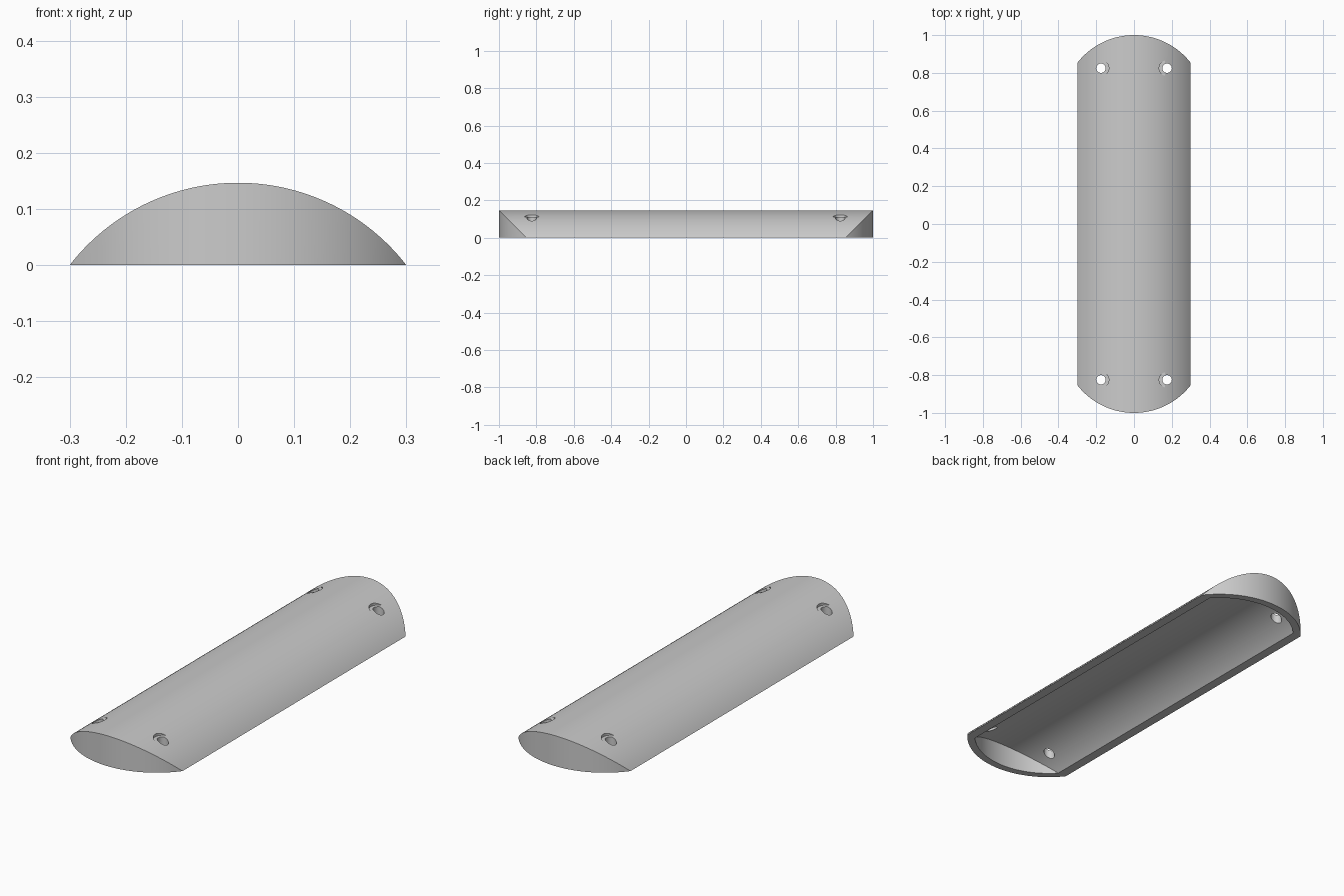
import bpy, bmesh, math
from mathutils import Matrix

cube = bpy.data.objects.get("Cube")
if cube:
    bpy.data.objects.remove(cube, do_unlink=True)

RADIUS = 0.38      # crown and end curves share one radius
DROP = 0.233       # depth of the crown axis below the base
STRAIGHT = 0.853   # half length of the straight sides
WALL = 0.035
STEPS = 64


def section(radius, t):
    """Loop of four points across the length; t runs from -1 to 1."""
    a = t * math.acos(DROP / radius)
    x, z = radius * math.sin(a), max(radius * math.cos(a) - DROP, 0)
    y = STRAIGHT + z
    return [(x, -y, 0), (x, -y, z), (x, y, z), (x, y, 0)]


# Hollow arched cover with round vertical ends
bm = bmesh.new()
rings = []
for i in range(STEPS + 1):
    t = 2 * i / STEPS - 1
    loop = section(RADIUS, t) + section(RADIUS - WALL, t)[::-1]
    rings.append([bm.verts.new(p) for p in loop])
for a, b in zip(rings, rings[1:]):
    for j in range(8):
        k = (j + 1) % 8
        bm.faces.new((a[j], a[k], b[k], b[j]))
for r in (rings[0], rings[-1]):   # flat rim along the sides
    bm.faces.new((r[0], r[3], r[4], r[7]))
bmesh.ops.remove_doubles(bm, verts=bm.verts, dist=1e-5)
bmesh.ops.recalc_face_normals(bm, faces=bm.faces)
mesh = bpy.data.meshes.new("cover")
bm.to_mesh(mesh)
bm.free()
cover = bpy.data.objects.new("cover", mesh)
bpy.context.collection.objects.link(cover)

mat = bpy.data.materials.new("light grey")
mat.use_nodes = True
grey = (0.6, 0.6, 0.6, 1)
mat.diffuse_color = grey
mat.node_tree.nodes["Principled BSDF"].inputs["Base Color"].default_value = grey
mesh.materials.append(mat)


def drill(name, radius, bottom, top):
    """Cut a vertical bore at each of the four screw positions."""
    bm = bmesh.new()
    for x in (-0.175, 0.175):
        for y in (-0.825, 0.825):
            bmesh.ops.create_cone(
                bm, cap_ends=True, segments=32, radius1=radius, radius2=radius,
                depth=top - bottom,
                matrix=Matrix.Translation((x, y, (top + bottom) / 2)))
    me = bpy.data.meshes.new(name)
    bm.to_mesh(me)
    bm.free()
    me.materials.append(mat)
    cutter = bpy.data.objects.new(name, me)
    cutter.hide_render = True
    bpy.context.collection.objects.link(cutter)
    mod = cover.modifiers.new(name, "BOOLEAN")
    mod.operation, mod.solver, mod.object = "DIFFERENCE", "EXACT", cutter
    bpy.ops.object.modifier_apply(modifier=name)
    bpy.data.objects.remove(cutter, do_unlink=True)


# Screw holes and their flat-bottomed recesses
bpy.context.view_layer.objects.active = cover
cover.select_set(True)
drill("screw_holes", 0.025, -0.1, 0.3)
drill("screw_recesses", 0.042, 0.11, 0.3)

bpy.ops.object.shade_smooth_by_angle(angle=math.radians(25))
